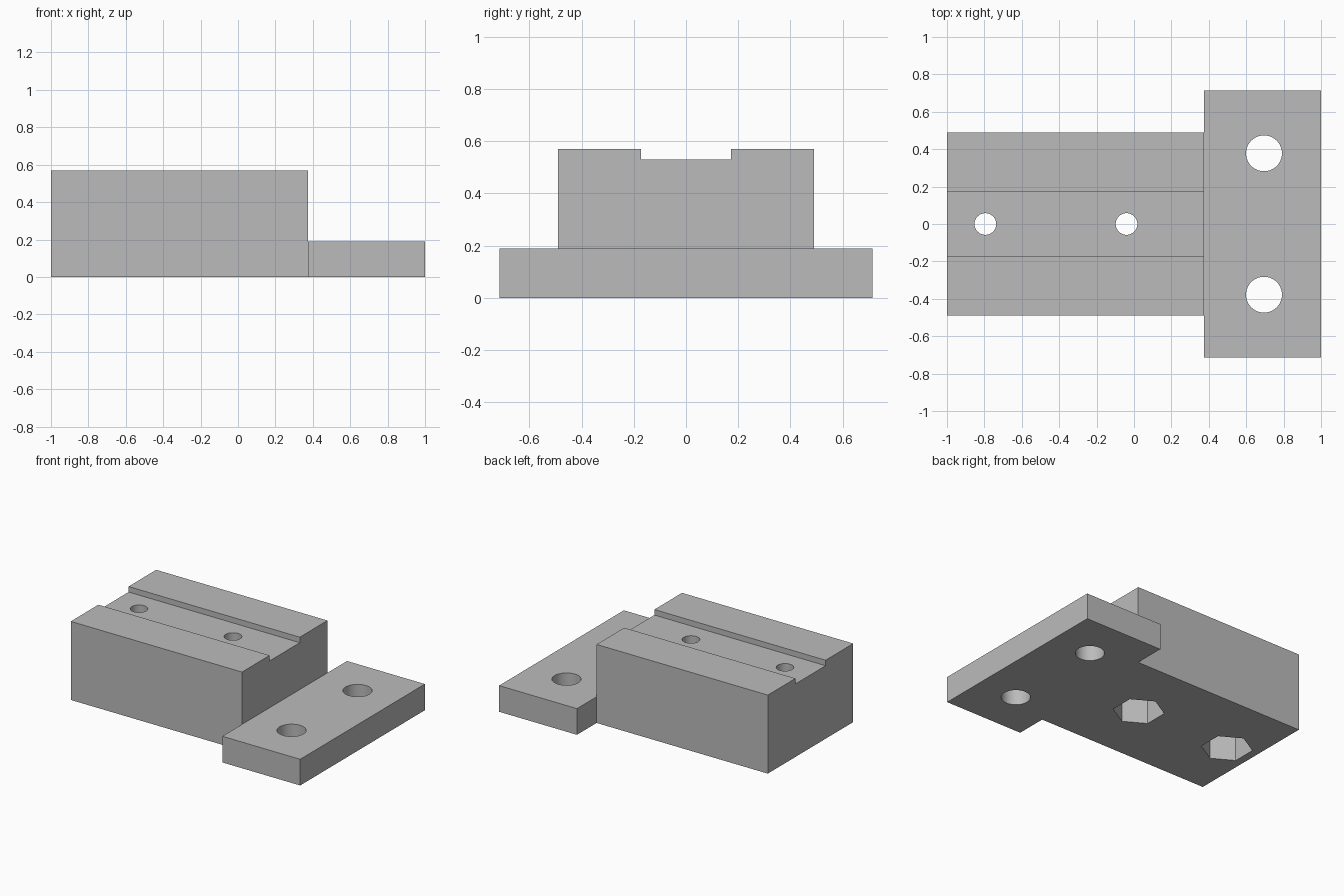
import bpy
import bmesh
import math
from mathutils import Matrix

cube = bpy.data.objects.get("Cube")
if cube:
    bpy.data.objects.remove(cube, do_unlink=True)

grey = bpy.data.materials.new("plain_grey")
grey.use_nodes = True
colour = (0.5, 0.5, 0.5, 1)
grey.diffuse_color = colour
grey.node_tree.nodes["Principled BSDF"].inputs["Base Color"].default_value = colour


def make_object(name, bm):
    bmesh.ops.recalc_face_normals(bm, faces=bm.faces)
    mesh = bpy.data.meshes.new(name)
    bm.to_mesh(mesh)
    bm.free()
    mesh.materials.append(grey)
    obj = bpy.data.objects.new(name, mesh)
    bpy.context.collection.objects.link(obj)
    return obj


def extrude_along_x(name, profile, x0, x1):
    """Solid from a (y, z) profile."""
    bm = bmesh.new()
    face = bm.faces.new([bm.verts.new((x0, y, z)) for y, z in profile])
    result = bmesh.ops.extrude_face_region(bm, geom=[face])
    moved = [v for v in result["geom"] if isinstance(v, bmesh.types.BMVert)]
    bmesh.ops.translate(bm, vec=(x1 - x0, 0, 0), verts=moved)
    return make_object(name, bm)


def cut_hole(target, x, y, radius, z0, z1, sides=48):
    """Vertical prism cut; a six-sided one has corners along y."""
    bm = bmesh.new()
    place = Matrix.Translation((x, y, (z0 + z1) / 2)) @ Matrix.Rotation(math.pi / 2, 4, "Z")
    # Blender's circle starts on +y, so the hexagon keeps its default turn
    if sides == 6:
        place = Matrix.Translation((x, y, (z0 + z1) / 2))
    bmesh.ops.create_cone(bm, cap_ends=True, segments=sides, radius1=radius,
                          radius2=radius, depth=z1 - z0, matrix=place)
    # Make sure a corner of the hexagon lies on the y axis
    if sides == 6 and not any(abs(v.co.x - x) < 1e-4 for v in bm.verts):
        bmesh.ops.rotate(bm, verts=bm.verts, cent=(x, y, 0),
                         matrix=Matrix.Rotation(math.pi / 6, 3, "Z"))
    cutter = make_object("hole_cutter", bm)
    cutter.hide_render = True
    mod = target.modifiers.new("hole", "BOOLEAN")
    mod.operation = "DIFFERENCE"
    mod.solver = "EXACT"
    mod.object = cutter
    bpy.context.view_layer.objects.active = target
    bpy.ops.object.modifier_apply(modifier=mod.name)
    bpy.data.objects.remove(cutter, do_unlink=True)


STEP = 0.375      # where the block meets the flange
TOP = 0.57
GROOVE = 0.53
FLANGE_TOP = 0.19

# Block with a shallow channel along its top
half = [(0.49, 0), (0.49, TOP), (0.173, TOP), (0.173, GROOVE)]
block = extrude_along_x("grooved_block", half + [(-y, z) for y, z in reversed(half)], -1, STEP)

# Wide low flange
w = 0.715
flange = extrude_along_x("mounting_flange",
                         [(-w, 0), (w, 0), (w, FLANGE_TOP), (-w, FLANGE_TOP)], STEP, 1)

# Bolt holes with nut pockets underneath
for x in (-0.795, -0.04):
    cut_hole(block, x, 0, 0.058, -0.1, 0.7)
    cut_hole(block, x, 0, 0.17, -0.1, 0.34, sides=6)

# Flange mounting holes
for side in (-1, 1):
    cut_hole(flange, 0.695, side * 0.378, 0.096, -0.1, 0.3)

# Smooth bores with sharp rims
for obj in (block, flange):
    bpy.ops.object.select_all(action="DESELECT")
    obj.select_set(True)
    bpy.context.view_layer.objects.active = obj
    bpy.ops.object.shade_smooth_by_angle(angle=math.radians(30))
